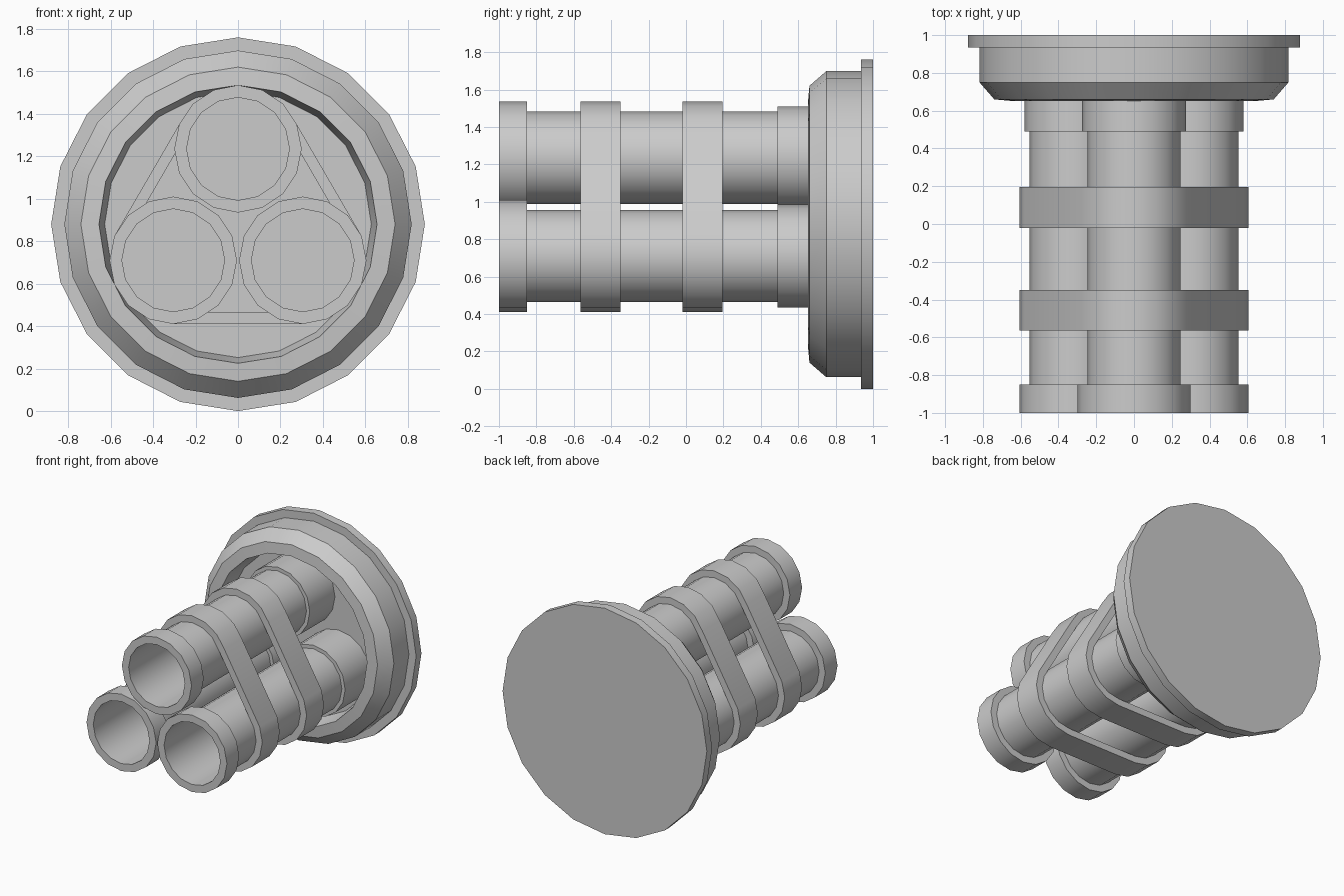
import bpy, bmesh, math
from mathutils import Vector
from mathutils.geometry import convex_hull_2d

if "Cube" in bpy.data.objects:
    bpy.data.objects.remove(bpy.data.objects["Cube"])

MID = 0.88                       # height of the main axis
TUBES = [(0, 1.235), (-0.305, 0.71), (0.305, 0.71)]   # tube centres (x, z)
SIDES = 16

grey = bpy.data.materials.new("light grey")
grey.diffuse_color = (0.6, 0.6, 0.6, 1)
grey.use_nodes = True
grey.node_tree.nodes["Principled BSDF"].inputs["Base Color"].default_value = grey.diffuse_color


def finish(name, bm):
    """Turn a bmesh into a smooth-shaded object with sharp edges kept."""
    bmesh.ops.remove_doubles(bm, verts=bm.verts, dist=1e-5)
    bmesh.ops.recalc_face_normals(bm, faces=bm.faces)
    me = bpy.data.meshes.new(name)
    bm.to_mesh(me)
    bm.free()
    me.materials.append(grey)
    ob = bpy.data.objects.new(name, me)
    bpy.context.collection.objects.link(ob)
    bpy.ops.object.select_all(action='DESELECT')
    ob.select_set(True)
    bpy.context.view_layer.objects.active = ob
    bpy.ops.object.shade_smooth_by_angle(angle=math.radians(30))
    return ob


def circle(cx, cz, r, n):
    return [Vector((cx + r * math.sin(2 * math.pi * i / n),
                    cz + r * math.cos(2 * math.pi * i / n))) for i in range(n)]


def skin(name, loops, closed):
    """Bridge (outline, y) loops in order; cap the ends unless closed."""
    bm = bmesh.new()
    rings = [[bm.verts.new((p.x, y, p.y)) for p in pts] for pts, y in loops]
    pairs = list(zip(rings, rings[1:]))
    if closed:
        pairs.append((rings[-1], rings[0]))
    else:
        bm.faces.new(rings[0])
        bm.faces.new(rings[-1])
    for a, b in pairs:
        for i in range(len(a)):
            j = (i + 1) % len(a)
            bm.faces.new((a[i], a[j], b[j], b[i]))
    return finish(name, bm)


def pipe(name, c, r_out, r_in, y0, y1):
    out, inn = circle(*c, r_out, SIDES), circle(*c, r_in, SIDES)
    return skin(name, [(out, y0), (out, y1), (inn, y1), (inn, y0)], True)


# Round base: back flange, drum, chamfer, rim and recessed floor
profile = [(0.88, 1.0), (0.88, 0.935), (0.818, 0.935), (0.818, 0.75),
           (0.74, 0.66), (0.655, 0.652), (0.628, 0.80)]
skin("base", [(circle(0, MID, r, 20), y) for r, y in profile], False)

# Three tubes, each with a muzzle collar and a socket in the base
for i, c in enumerate(TUBES, 1):
    pipe(f"tube_{i}", c, 0.247, 0.242, -0.99, 0.81)
    pipe(f"muzzle_collar_{i}", c, 0.30, 0.242, -1.0, -0.85)
    pipe(f"socket_{i}", c, 0.275, 0.246, 0.49, 0.81)

# Two straps wrapped around the bundle
outer = [p for c in TUBES for p in circle(*c, 0.30, SIDES)]
inner = [p for c in TUBES for p in circle(*c, 0.247, SIDES)]
order = convex_hull_2d(outer)
out, inn = [outer[i] for i in order], [inner[i] for i in order]
for name, y0, y1 in (("front_strap", -0.565, -0.35), ("rear_strap", -0.02, 0.195)):
    skin(name, [(out, y0), (out, y1), (inn, y1), (inn, y0)], True)
